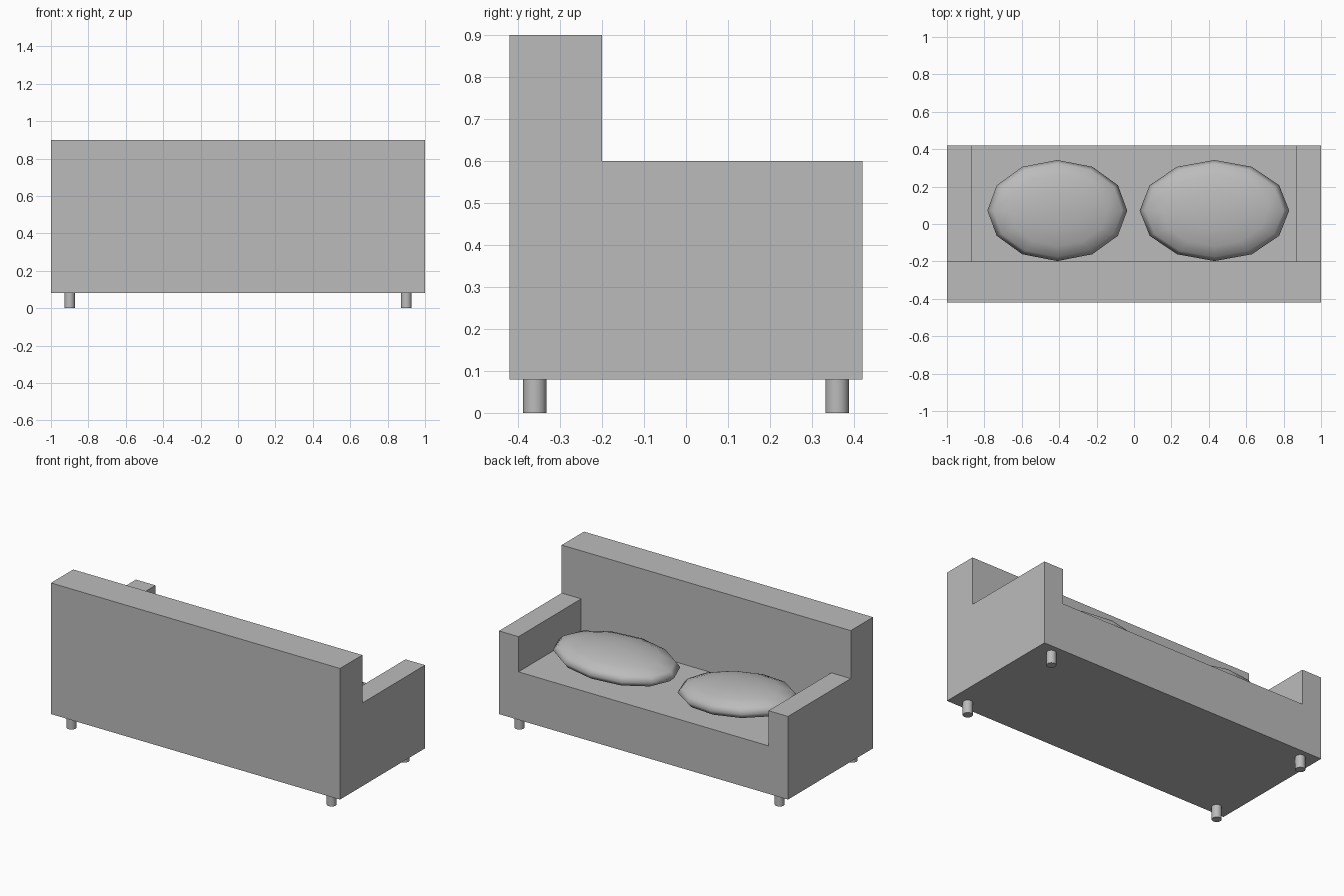
import bpy, math

if "Cube" in bpy.data.objects:
    bpy.data.objects.remove(bpy.data.objects["Cube"])

mat = bpy.data.materials.new("light grey")
mat.diffuse_color = (0.5, 0.5, 0.5, 1)
mat.use_nodes = True
mat.node_tree.nodes["Principled BSDF"].inputs["Base Color"].default_value = mat.diffuse_color


def finish(obj, name):
    obj.name = name
    obj.data.materials.clear()
    obj.data.materials.append(mat)
    return obj


def box(name, x0, x1, y0, y1, z0, z1):
    bpy.ops.mesh.primitive_cube_add(size=1, location=((x0 + x1) / 2, (y0 + y1) / 2, (z0 + z1) / 2))
    obj = bpy.context.object
    obj.scale = (x1 - x0, y1 - y0, z1 - z0)
    bpy.ops.object.transform_apply(location=True, rotation=True, scale=True)
    return finish(obj, name)


def carve(target, cutter):
    mod = target.modifiers.new("carve", 'BOOLEAN')
    mod.operation = 'DIFFERENCE'
    mod.solver = 'EXACT'
    mod.object = cutter
    bpy.context.view_layer.objects.active = target
    bpy.ops.object.modifier_apply(modifier=mod.name)
    bpy.data.objects.remove(cutter)


# Sofa body: one block, stepped down to the armrests, then to the seat
body = box("sofa_body", -1, 1, -0.42, 0.42, 0.08, 0.90)
carve(body, box("arm_cutter", -1.2, 1.2, -0.20, 0.6, 0.60, 1.1))
carve(body, box("seat_cutter", -0.865, 0.865, -0.20, 0.6, 0.38, 0.8))

# Short round legs
for sx in (-1, 1):
    for sy in (-1, 1):
        bpy.ops.mesh.primitive_cylinder_add(vertices=24, radius=0.028, depth=0.09,
                                            location=(sx * 0.9, sy * 0.36, 0.045))
        finish(bpy.context.object, "leg")
        bpy.ops.object.shade_smooth_by_angle(angle=math.radians(35))

# Two soft flattened cushions, each slightly tipped
for name, x, rx, tilt in (("left_cushion", -0.41, 0.375, 4), ("right_cushion", 0.43, 0.40, -2)):
    bpy.ops.mesh.primitive_uv_sphere_add(segments=12, ring_count=8, radius=1,
                                         location=(x, 0.072, 0.447),
                                         rotation=(0, math.radians(tilt), 0))
    cushion = finish(bpy.context.object, name)
    cushion.scale = (rx, 0.27, 0.08)
    bpy.ops.object.transform_apply(location=False, rotation=False, scale=True)
    bpy.ops.object.shade_smooth()
